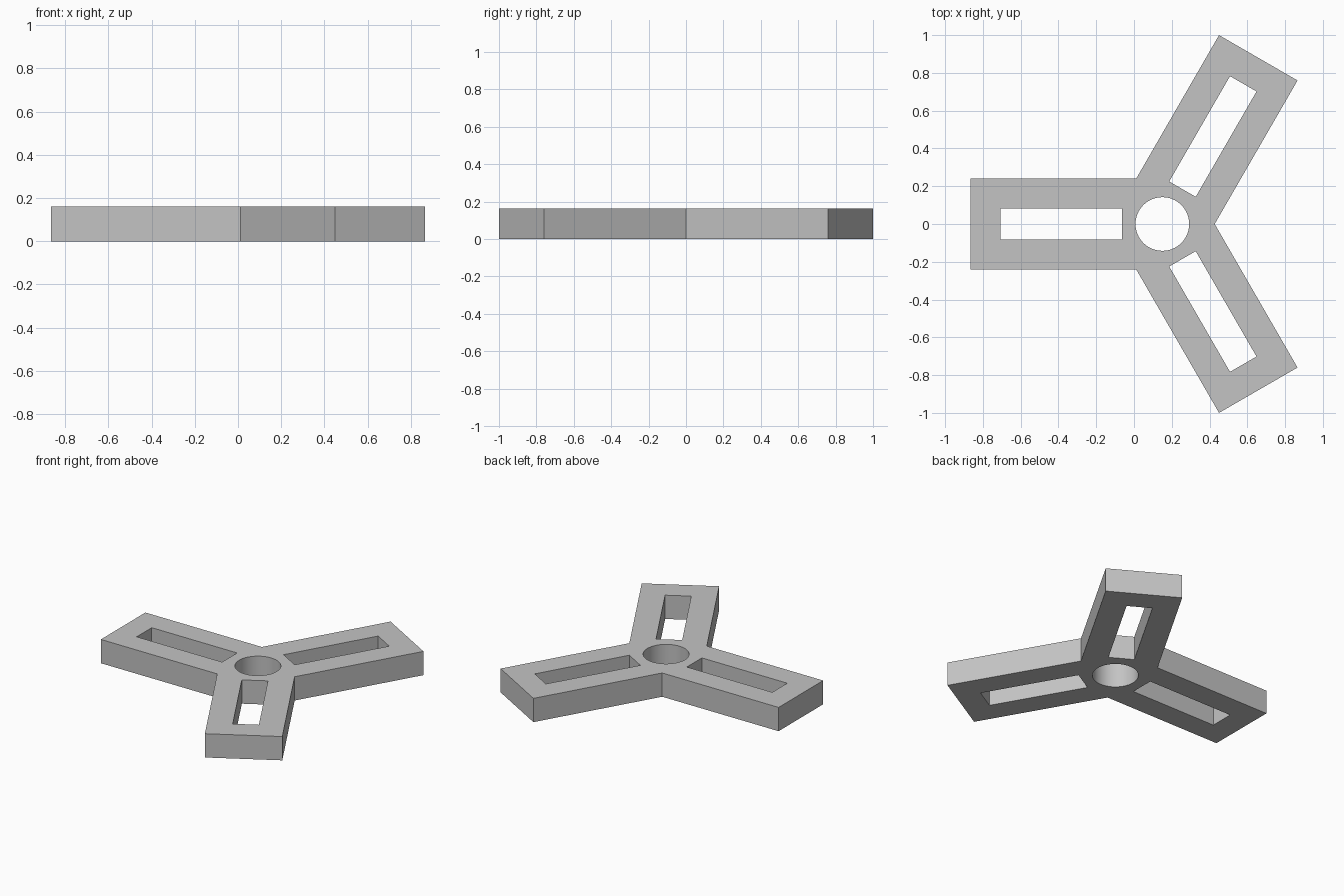
import bpy, bmesh, math
from mathutils import Matrix, Vector

cube = bpy.data.objects.get("Cube")
if cube:
    bpy.data.objects.remove(cube, do_unlink=True)

HEIGHT = 0.162
HALF_WIDTH = 0.24
ARM_LENGTH = 1.016
SLOT_START, SLOT_END, SLOT_HALF = 0.213, 0.857, 0.081
HOLE_RADIUS, HOLE_SIDES = 0.142, 64
HUB = Vector((0.15, 0, 0))
ANGLES = [math.radians(a) for a in (60, 180, 300)]

grey = bpy.data.materials.new("plain grey")
grey.use_nodes = True
colour = (0.55, 0.55, 0.55, 1)
grey.diffuse_color = colour
grey.node_tree.nodes["Principled BSDF"].inputs["Base Color"].default_value = colour


def turned(points, angle):
    turn = Matrix.Rotation(angle, 3, 'Z')
    return [HUB + turn @ Vector((x, y, 0)) for x, y in points]


bm = bmesh.new()


def add_loop(points):
    verts = [bm.verts.new(p) for p in points]
    for a, b in zip(verts, verts[1:] + verts[:1]):
        bm.edges.new((a, b))


# Outline of three arms, meeting in inner corners
notch = HALF_WIDTH / math.sqrt(3)
arm = [(notch, -HALF_WIDTH), (ARM_LENGTH, -HALF_WIDTH), (ARM_LENGTH, HALF_WIDTH)]
add_loop([p for a in ANGLES for p in turned(arm, a)])

# Slot in each arm
slot = [(SLOT_START, -SLOT_HALF), (SLOT_END, -SLOT_HALF),
        (SLOT_END, SLOT_HALF), (SLOT_START, SLOT_HALF)]
for a in ANGLES:
    add_loop(turned(slot, a))

# Round hub hole
steps = [math.tau * i / HOLE_SIDES for i in range(HOLE_SIDES)]
add_loop(turned([(HOLE_RADIUS * math.cos(t), HOLE_RADIUS * math.sin(t)) for t in steps], 0))

# Fill the flat profile and raise it to a plate
bmesh.ops.triangle_fill(bm, use_beauty=True, edges=bm.edges[:], normal=(0, 0, 1))
raised = bmesh.ops.extrude_face_region(bm, geom=bm.faces[:], use_keep_orig=True)
bmesh.ops.translate(bm, vec=(0, 0, HEIGHT),
                    verts=[v for v in raised["geom"] if isinstance(v, bmesh.types.BMVert)])
bmesh.ops.recalc_face_normals(bm, faces=bm.faces[:])

mesh = bpy.data.meshes.new("three_arm_plate")
bm.to_mesh(mesh)
bm.free()
mesh.materials.append(grey)
plate = bpy.data.objects.new("three_arm_plate", mesh)
bpy.context.collection.objects.link(plate)

# Smooth hole wall, sharp edges elsewhere
bpy.ops.object.select_all(action='DESELECT')
plate.select_set(True)
bpy.context.view_layer.objects.active = plate
bpy.ops.object.shade_smooth_by_angle(angle=math.radians(30))
